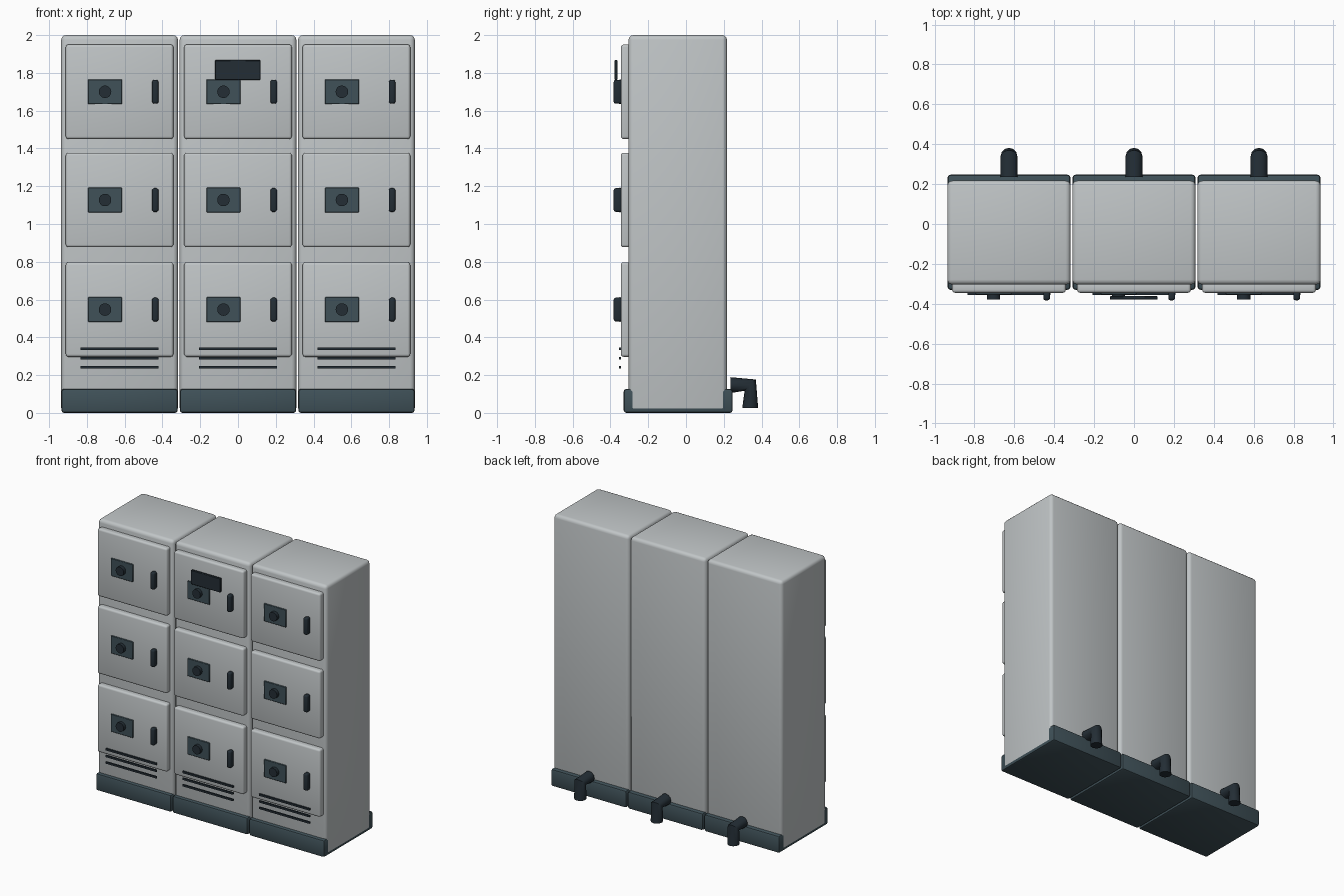
import bpy, math

if "Cube" in bpy.data.objects:
    bpy.data.objects.remove(bpy.data.objects["Cube"])

def material(name, rgb):
    m = bpy.data.materials.new(name)
    m.diffuse_color = (*rgb, 1)
    m.use_nodes = True
    m.node_tree.nodes["Principled BSDF"].inputs["Base Color"].default_value = m.diffuse_color
    return m

GREY = material("light grey paint", (0.53, 0.56, 0.57))
SLATE = material("slate blue", (0.050, 0.082, 0.098))
DARK = material("near black", (0.017, 0.027, 0.036))

def finish(ob, name, mat):
    ob.name = name
    ob.data.materials.append(mat)
    bpy.ops.object.shade_smooth_by_angle(angle=math.radians(40))
    return ob

def box(name, x, y, z, mat, bevel=0.0, segments=3):
    """Box from (min, max) ranges, with optional rounded edges."""
    bpy.ops.mesh.primitive_cube_add(size=1, location=[(a + b) / 2 for a, b in (x, y, z)])
    ob = bpy.context.object
    ob.scale = [b - a for a, b in (x, y, z)]
    bpy.ops.object.transform_apply(location=False, rotation=False, scale=True)
    if bevel:
        mod = ob.modifiers.new("rounded edges", 'BEVEL')
        mod.width = bevel
        mod.segments = segments
        bpy.ops.object.modifier_apply(modifier=mod.name)
    return finish(ob, name, mat)

def knob(name, x, z):
    bpy.ops.mesh.primitive_cylinder_add(vertices=20, radius=0.033, depth=0.034,
                                        location=(x, -0.361, z), rotation=(math.pi / 2, 0, 0))
    finish(bpy.context.object, name, DARK)

def pipe(name, x):
    """Elbow pipe leaving the back and turning down."""
    cu = bpy.data.curves.new(name, 'CURVE')
    cu.dimensions = '3D'
    cu.bevel_depth = 0.042
    cu.bevel_resolution = 4
    cu.use_fill_caps = True
    sp = cu.splines.new('POLY')
    path = [(x, 0.235, 0.147), (x, 0.34, 0.147), (x, 0.34, 0.027)]
    sp.points.add(len(path) - 1)
    for p, co in zip(sp.points, path):
        p.co = (*co, 1)
    ob = bpy.data.objects.new(name, cu)
    bpy.context.collection.objects.link(ob)
    bpy.ops.object.select_all(action='DESELECT')
    ob.select_set(True)
    bpy.context.view_layer.objects.active = ob
    bpy.ops.object.convert(target='MESH')
    finish(bpy.context.object, name, DARK)

for side, cx in (("left", -0.627), ("middle", 0.0), ("right", 0.627)):
    # Cabinet body and the plinth it stands in
    box(f"{side}_cabinet", (cx - 0.309, cx + 0.309), (-0.304, 0.217), (0.002, 2), GREY, 0.025)
    box(f"{side}_plinth", (cx - 0.308, cx + 0.308), (-0.33, 0.247), (0, 0.127), SLATE, 0.014, 2)

    # Three doors, each with a lock plate, knob and handle
    for level, z0, z1 in (("lower", 0.297, 0.797), ("centre", 0.877, 1.377), ("upper", 1.45, 1.95)):
        tag = f"{side}_{level}"
        zc = (z0 + z1) / 2
        box(f"{tag}_door", (cx - 0.285, cx + 0.285), (-0.345, -0.29), (z0, z1), GREY, 0.014)
        box(f"{tag}_lock_plate", (cx - 0.167, cx + 0.013), (-0.354, -0.344),
            (zc - 0.066, zc + 0.066), SLATE, 0.003, 1)
        knob(f"{tag}_knob", cx - 0.077, zc)
        box(f"{tag}_handle", (cx + 0.172, cx + 0.206), (-0.383, -0.34),
            (zc - 0.063, zc + 0.063), DARK, 0.012)

    # Vent strips near the bottom
    for i, z in enumerate((0.242, 0.29, 0.34)):
        box(f"{side}_vent_{i + 1}", (cx - 0.207, cx + 0.207), (-0.356, -0.345),
            (z - 0.007, z + 0.007), DARK)

    pipe(f"{side}_drain_pipe", cx)

# Sign panel on the middle cabinet
box("sign_panel", (-0.121, 0.119), (-0.379, -0.362), (1.763, 1.867), DARK, 0.003, 1)
